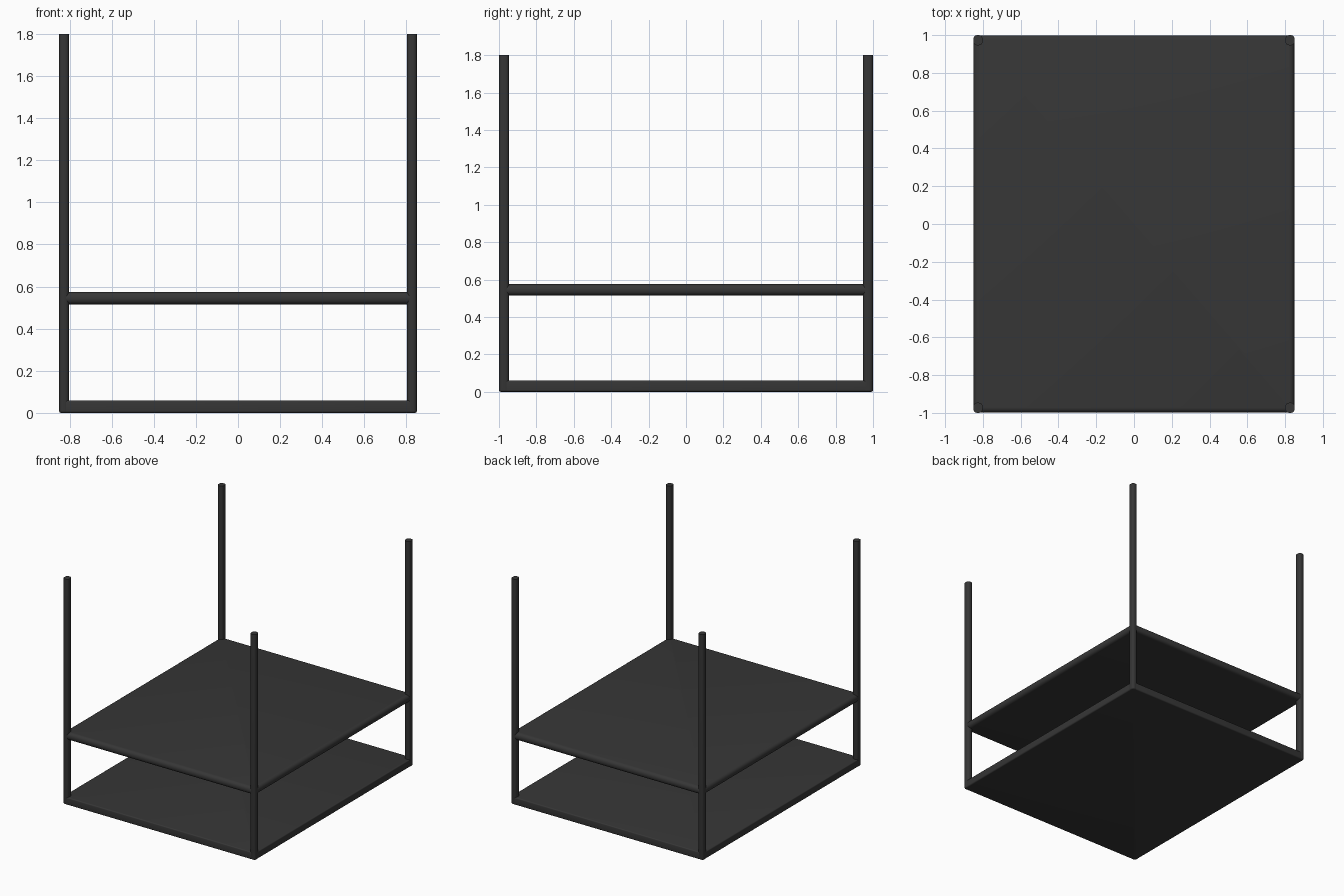
import bpy
import bmesh
import math

if "Cube" in bpy.data.objects:
    bpy.data.objects.remove(bpy.data.objects["Cube"], do_unlink=True)

WIDTH, DEPTH, HEIGHT = 1.7, 2.0, 1.8
POST_X, POST_Y, BOARD = 0.048, 0.054, 0.06

# Single dark finish
dark = bpy.data.materials.new("charcoal metal")
dark.use_nodes = True
colour = (0.037, 0.037, 0.037, 1)
dark.diffuse_color = colour
dark.node_tree.nodes["Principled BSDF"].inputs["Base Color"].default_value = colour


def rounded_box(name, size, centre, corner, top, bottom):
    """Box with separately rounded upright corners, top rim and bottom rim."""
    bm = bmesh.new()
    bmesh.ops.create_cube(bm, size=1)
    bmesh.ops.scale(bm, vec=size, verts=bm.verts)
    upright = [e for e in bm.edges
               if abs(e.verts[0].co.z - e.verts[1].co.z) > size[2] / 2]
    bmesh.ops.bevel(bm, geom=upright, offset=corner, segments=4,
                    profile=0.5, affect='EDGES')
    for side, radius in ((1, top), (-1, bottom)):
        if radius:
            level = side * size[2] / 2
            rim = [e for e in bm.edges
                   if all(abs(v.co.z - level) < 1e-5 for v in e.verts)]
            bmesh.ops.bevel(bm, geom=rim, offset=radius, segments=4,
                            profile=0.5, affect='EDGES')
    bmesh.ops.translate(bm, vec=centre, verts=bm.verts)
    mesh = bpy.data.meshes.new(name)
    bm.to_mesh(mesh)
    bm.free()
    mesh.materials.append(dark)
    obj = bpy.data.objects.new(name, mesh)
    bpy.context.collection.objects.link(obj)
    bpy.ops.object.select_all(action='DESELECT')
    obj.select_set(True)
    bpy.context.view_layer.objects.active = obj
    bpy.ops.object.shade_smooth_by_angle(angle=math.radians(40))
    return obj


# Shelves
inset = 0.002
rounded_box("lower_shelf", (WIDTH - inset, DEPTH - inset, BOARD),
            (0, 0, BOARD / 2), 0.02, 0.008, 0.01)
rounded_box("upper_shelf", (WIDTH - inset, DEPTH - inset, BOARD),
            (0, 0, 0.545), 0.029, 0.026, 0.026)

# Corner posts
for sx, side in ((1, "left"), (-1, "right")):
    for sy, end in ((-1, "front"), (1, "back")):
        rounded_box(f"{end}_{side}_post", (POST_X, POST_Y, HEIGHT),
                    (sx * (WIDTH - POST_X) / 2, sy * (DEPTH - POST_Y) / 2, HEIGHT / 2),
                    0.019, 0, 0.01)
